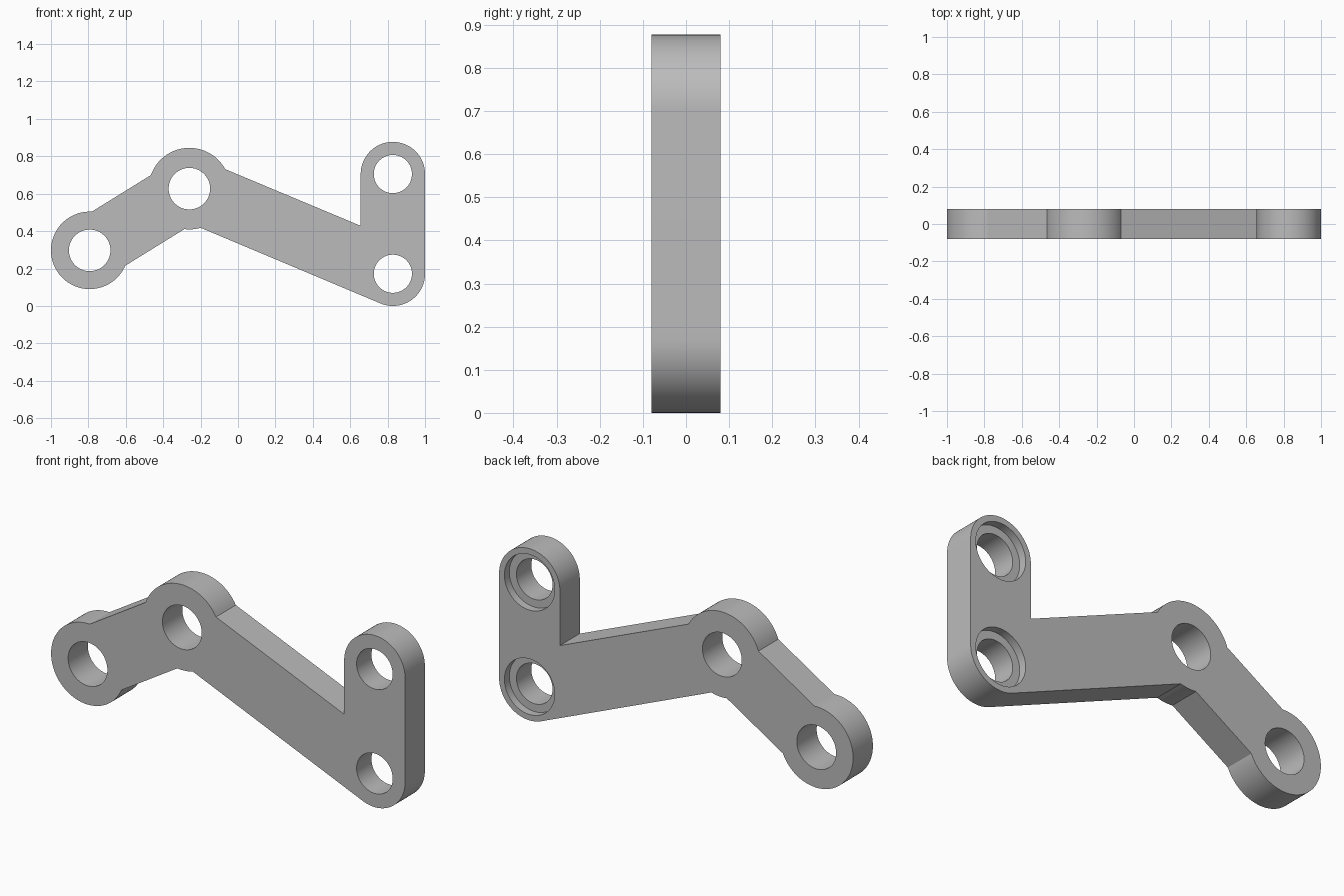
import bpy, bmesh
from math import cos, sin, pi, asin, atan2
from mathutils import Vector

cube = bpy.data.objects.get("Cube")
if cube:
    bpy.data.objects.remove(cube, do_unlink=True)

HALF = 0.08          # half thickness of the plate
ARM = 0.17           # half width of the two arms
BORE_DEPTH = 0.04    # counterbore depth on the back

# Pivot centres in (x, z) and boss radii
end, pivot = Vector((-0.793, 0.297)), Vector((-0.26, 0.627))
low, high = Vector((0.828, 0.172)), Vector((0.828, 0.705))
R_END, R_PIVOT, R_SLOT = 0.207, 0.218, 0.172
R_HOLE, R_BOLT, R_BORE = 0.111, 0.102, 0.142


def arc(c, r, a, b):
    n = max(2, round(abs(b - a) / (2 * pi) * 96))
    return [c + r * Vector((cos(a + (b - a) * i / n), sin(a + (b - a) * i / n)))
            for i in range(n + 1)]


def circle(c, r):
    return arc(c, r, 0, 2 * pi)[:-1]


# Counter-clockwise outline, starting at the lower right boss
d1, d2 = pivot - end, low - pivot
a1, a2 = atan2(d1.y, d1.x), atan2(d2.y, d2.x)
e, p = asin(ARM / R_END), asin(ARM / R_PIVOT)
inner_x = low.x - R_SLOT
inner_z = pivot.y + (inner_x - pivot.x) * d2.y / d2.x + ARM / cos(a2)
outline = (arc(low, R_SLOT, a2 - pi / 2, 0)
           + arc(high, R_SLOT, 0, pi)
           + [Vector((inner_x, inner_z))]
           + arc(pivot, R_PIVOT, a2 + p, a1 + pi - p)
           + arc(end, R_END, a1 + e, a1 + 2 * pi - e)
           + arc(pivot, R_PIVOT, a1 + pi + p, a2 + 2 * pi - p))

bm = bmesh.new()


def ring(points, y):
    vs = [bm.verts.new((q.x, y, q.y)) for q in points]
    return vs, [bm.edges.new((vs[i - 1], vs[i])) for i in range(len(vs))]


def wall(a, b):
    for i in range(len(a[0])):
        bm.faces.new((a[0][i - 1], a[0][i], b[0][i], b[0][i - 1]))


def cap(rings, normal):
    edges = [ed for r in rings for ed in r[1]]
    bmesh.ops.triangle_fill(bm, use_beauty=True, edges=edges, normal=normal)


# Outer rim and plain pivot holes
front, back = [], []
for pts in (outline, circle(end, R_HOLE), circle(pivot, R_HOLE)):
    f, b = ring(pts, -HALF), ring(pts, HALF)
    wall(f, b)
    front.append(f)
    back.append(b)

# Bolt holes with a counterbore on the back
for c in (low, high):
    f = ring(circle(c, R_BOLT), -HALF)
    step = ring(circle(c, R_BOLT), HALF - BORE_DEPTH)
    seat = ring(circle(c, R_BORE), HALF - BORE_DEPTH)
    b = ring(circle(c, R_BORE), HALF)
    wall(f, step)
    wall(step, seat)
    wall(seat, b)
    front.append(f)
    back.append(b)

cap(front, (0, -1, 0))
cap(back, (0, 1, 0))
bmesh.ops.recalc_face_normals(bm, faces=bm.faces[:])

mesh = bpy.data.meshes.new("linkage_bracket")
bm.to_mesh(mesh)
bm.free()
bracket = bpy.data.objects.new("linkage_bracket", mesh)
bpy.context.collection.objects.link(bracket)

# Plain grey finish
grey = bpy.data.materials.new("plain_grey")
grey.use_nodes = True
colour = (0.5, 0.5, 0.5, 1)
grey.diffuse_color = colour
grey.node_tree.nodes["Principled BSDF"].inputs["Base Color"].default_value = colour
mesh.materials.append(grey)

# Smooth curved walls, sharp rims
bpy.ops.object.select_all(action='DESELECT')
bracket.select_set(True)
bpy.context.view_layer.objects.active = bracket
bpy.ops.object.shade_smooth_by_angle(angle=0.5)
